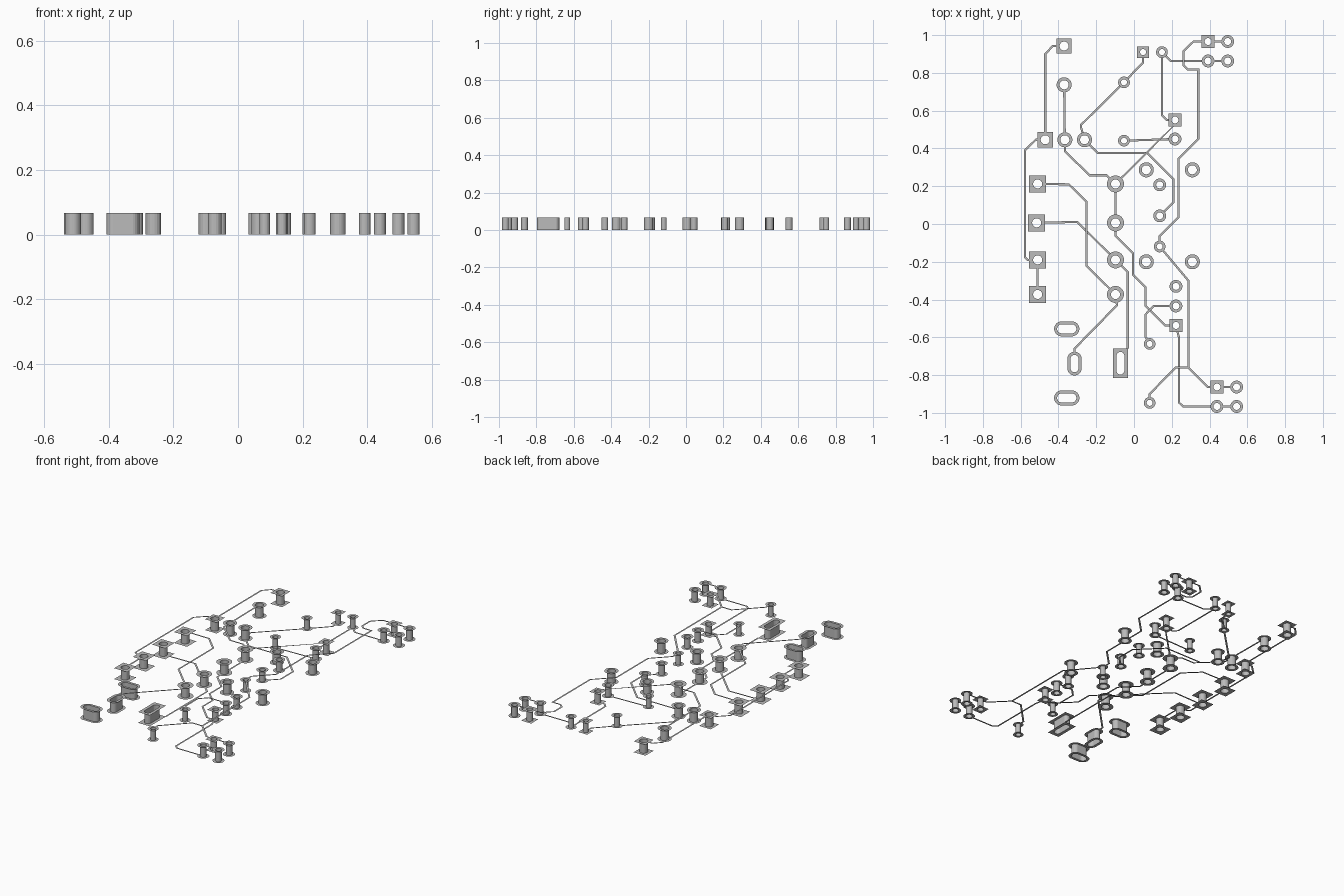
import bpy
import bmesh
import math
from mathutils import Vector

HEIGHT = .067      # board thickness bridged by the plated holes
TRACK = .011       # track width
SIDES = 20

cube = bpy.data.objects.get("Cube")
if cube:
    bpy.data.objects.remove(cube, do_unlink=True)

metal = bpy.data.materials.new("grey_metal")
metal.use_nodes = True
GREY = (.5, .5, .5, 1)
metal.diffuse_color = GREY
metal.node_tree.nodes["Principled BSDF"].inputs["Base Color"].default_value = GREY

pads = {}


def finish(name, bm):
    mesh = bpy.data.meshes.new(name)
    bm.to_mesh(mesh)
    bm.free()
    mesh.materials.append(metal)
    obj = bpy.data.objects.new(name, mesh)
    bpy.context.collection.objects.link(obj)


def pad(name, x, y, radius, hole, square=False, stretch=(0, 0)):
    """Plated hole: foil collar on both faces joined by the hole wall."""
    section = [(radius, HEIGHT), (hole, HEIGHT), (hole, 0), (radius, 0)]
    bm = bmesh.new()
    rings = []
    for r, z in section:
        ring = []
        for i in range(SIDES):
            angle = math.tau * (i + .5) / SIDES
            c, s = math.cos(angle), math.sin(angle)
            scale = r
            if square and r == radius:
                scale = r / max(abs(c), abs(s))
            px = x + c * scale + math.copysign(stretch[0], c)
            py = y + s * scale + math.copysign(stretch[1], s)
            ring.append(bm.verts.new((px, py, z)))
        rings.append(ring)
    for ring, following in zip(rings, rings[1:]):
        for i in range(SIDES):
            j = (i + 1) % SIDES
            bm.faces.new((ring[i], ring[j], following[j], following[i]))
    finish(name, bm)
    pads[name] = (Vector((x, y)), radius)


def track(name, layer, *route):
    """Mitred foil strip; pad names in the route stand for pad centres."""
    points = [pads[p][0].copy() if isinstance(p, str) else Vector(p) for p in route]
    # Stop just inside the collar so the drilled holes stay open
    for end, inner in ((0, 1), (-1, -2)):
        if isinstance(route[end], str):
            toward = (points[inner] - points[end]).normalized()
            points[end] += toward * pads[route[end]][1] * .95
    directions = [(b - a).normalized() for a, b in zip(points, points[1:])]
    z = HEIGHT if layer == "top" else 0
    bm = bmesh.new()
    rows = []
    for i, p in enumerate(points):
        before = directions[max(i - 1, 0)]
        after = directions[min(i, len(directions) - 1)]
        normal = Vector((-before.y - after.y, before.x + after.x)).normalized()
        cosine = normal.dot(Vector((-after.y, after.x)))
        side = normal * (TRACK / 2 / max(cosine, .5))
        rows.append([bm.verts.new((q.x, q.y, z)) for q in (p + side, p - side)])
    for a, b in zip(rows, rows[1:]):
        corners = [a[0], a[1], b[1], b[0]]
        # Foil faces away from the board
        bm.faces.new(corners if layer == "top" else corners[::-1])
    finish(name, bm)


# Collar and hole radii by pad family
LARGE, MEDIUM = (.045, .024), (.04, .024)
SMALL, TINY = (.034, .0185), (.031, .016)

# Two facing columns of large pads
for label, y in zip(("back", "upper", "lower", "front"), (.212, .006, -.19, -.373)):
    pad("edge_pad_" + label, -.515 if label == "upper" else -.51, y, *LARGE, square=True)
    pad("middle_pad_" + label, -.098, y, *LARGE)

# Corner pair and three-pin row
pad("corner_pad_square", -.37, .942, *MEDIUM, square=True)
pad("corner_pad_round", -.37, .737, *MEDIUM)
pad("row_pad_right", -.47, .446, *MEDIUM, square=True)
pad("row_pad_centre", -.366, .446, *MEDIUM)
pad("row_pad_left", -.262, .446, *MEDIUM)

# Small component pads
pad("back_pad_square", .048, .91, *TINY, square=True)
pad("back_pad_round", .148, .91, *TINY)
pad("resistor_pad_back", -.053, .75, *TINY)
pad("resistor_pad_front", -.053, .441, *TINY)
pad("sensor_pad_square", .217, .551, *SMALL, square=True)
pad("sensor_pad_round", .217, .45, *SMALL)
pad("chip_pad_back", .136, .207, *SMALL)
pad("chip_pad_centre", .136, .043, *SMALL)
pad("chip_pad_front", .136, -.119, *TINY)
pad("triple_pad_back", .222, -.33, *SMALL)
pad("triple_pad_centre", .222, -.434, *SMALL)
pad("triple_pad_square", .222, -.537, *SMALL, square=True)
pad("front_pad_back", .083, -.635, *TINY)
pad("front_pad_front", .083, -.947, *TINY)

# Button legs in a rectangle
for side, x in (("right", .065), ("left", .309)):
    for end, y in (("back", .287), ("front", -.2)):
        pad("button_pad_" + end + "_" + side, x, y, *MEDIUM)

# Four-pin connectors at both ends
for end, x, y in (("back", .392, .966), ("front", .439, -.863)):
    for row in ("rear", "fore"):
        for column in ("right", "left"):
            pad("_".join((end, "connector", row, column)),
                x + (.104 if column == "left" else 0),
                y - (.103 if row == "fore" else 0), *SMALL,
                square=(row == "rear" and column == "right"))

# Slotted power socket pads
pad("slot_pad_back", -.356, -.555, *MEDIUM, stretch=(.027, 0))
pad("slot_pad_front", -.356, -.921, *MEDIUM, stretch=(.027, 0))
pad("slot_pad_middle", -.315, -.739, .038, .021, stretch=(0, .025))
pad("slot_pad_square", -.072, -.737, .04, .021, square=True, stretch=(0, .039))

# Tracks on the right-hand side of the layout
track("corner_track", "top", "corner_pad_square", (-.43, .942), (-.47, .9), "row_pad_right")
track("outer_track", "top", "row_pad_right", (-.52, .446), (-.577, .39),
      (-.577, -.175), (-.562, -.19), "edge_pad_lower")
track("edge_track", "top", "edge_pad_lower", "edge_pad_front")
track("corner_link_track", "top", "corner_pad_round", "row_pad_centre")
track("row_track", "top", "row_pad_centre", (-.366, .385), (-.235, .258), (-.145, .258),
      "middle_pad_back")
track("crossing_track_top", "top", "edge_pad_back", (-.345, .21), (-.252, .118),
      (-.252, -.22), "middle_pad_front")
track("crossing_track_bottom", "bottom", "edge_pad_upper", (-.3, .011), "middle_pad_lower")
track("socket_track", "top", "middle_pad_front", (-.09, -.43), (-.315, -.66), (-.315, -.68))

# Tracks through the centre
track("back_track", "bottom", "back_pad_square", (.048, .855), "resistor_pad_back")
track("resistor_track", "bottom", "resistor_pad_back", (-.28, .525), (-.28, .51),
      "row_pad_left")
track("chip_track", "bottom", "row_pad_left", (-.192, .376), (.07, .376),
      (.21, .237), (.21, .117), "chip_pad_centre")
track("sensor_track", "bottom", "resistor_pad_front", "sensor_pad_round")
track("diagonal_track", "top", "sensor_pad_square", (.21, .52), "middle_pad_back")
track("middle_track", "bottom", "middle_pad_back", "middle_pad_upper")
track("weaving_track", "bottom", "middle_pad_upper", (-.098, -.062), (-.005, -.155),
      (-.005, -.27), (.06, -.335), (.06, -.432), (.165, -.537), "triple_pad_square")
track("socket_square_track", "bottom", "middle_pad_lower", (-.033, -.255), (-.033, -.66))
track("triple_track", "top", "triple_pad_centre", (.105, -.434), (.06, -.48),
      (.06, -.595), "front_pad_back")

# Tracks to the connectors
track("sensor_feed_track", "bottom", "back_pad_round", (.148, .575), (.172, .551),
      "sensor_pad_square")
track("connector_feed_track", "bottom", "back_pad_round", (.195, .863),
      "back_connector_fore_right")
track("long_track", "top", "back_connector_rear_right", (.315, .966), (.262, .915),
      (.262, .84), (.285, .817), (.34, .817), (.34, .45), (.235, .345),
      (.235, .035), (.136, -.065), "chip_pad_front")
track("long_track_front", "top", "chip_pad_front", (.288, -.3), (.288, -.76),
      (.39, -.863), "front_connector_rear_right")
track("front_branch_track", "top", (.288, -.76), (.22, -.76), (.083, -.9),
      "front_pad_front")
track("front_feed_track", "bottom", "triple_pad_square", (.238, -.6), (.238, -.945),
      (.26, -.966), "front_connector_fore_right")
for end, row in (("back", "rear"), ("back", "fore"), ("front", "rear"), ("front", "fore")):
    base = "_".join((end, "connector", row))
    track(base + "_link", "top", base + "_right", base + "_left")
